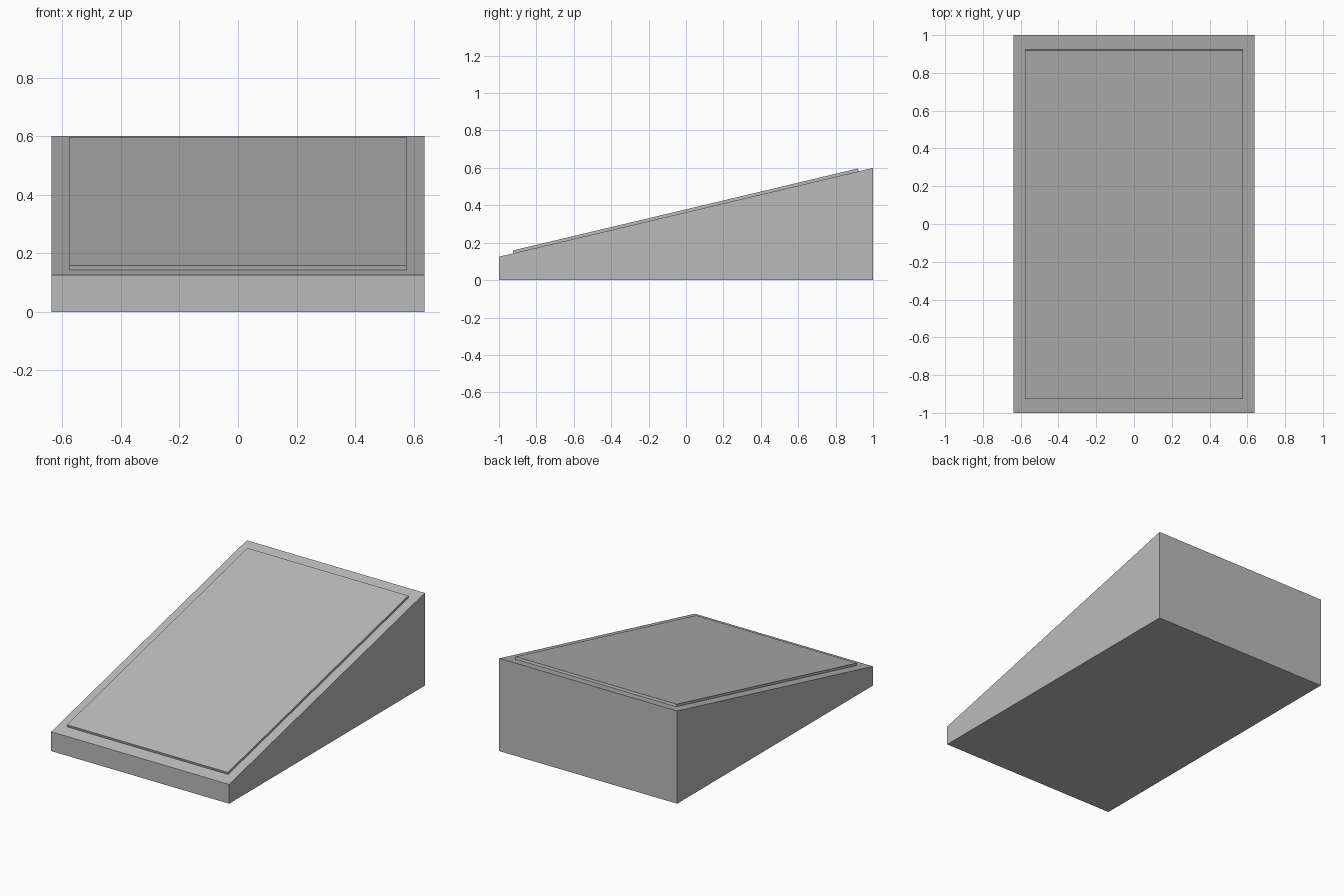
import bpy
import bmesh
import math

if "Cube" in bpy.data.objects:
    bpy.data.objects.remove(bpy.data.objects["Cube"])

WIDTH, LENGTH = 1.274, 2.0
FRONT_Z, BACK_Z = 0.125, 0.60

grey = bpy.data.materials.new("plain grey")
grey.diffuse_color = (0.5, 0.5, 0.5, 1)
grey.use_nodes = True
grey.node_tree.nodes["Principled BSDF"].inputs["Base Color"].default_value = grey.diffuse_color


def extruded_profile(name, profile, width):
    """Extrude a closed (y, z) profile symmetrically along x."""
    bm = bmesh.new()
    face = bm.faces.new([bm.verts.new((-width / 2, y, z)) for y, z in profile])
    result = bmesh.ops.extrude_face_region(bm, geom=[face])
    moved = [v for v in result["geom"] if isinstance(v, bmesh.types.BMVert)]
    bmesh.ops.translate(bm, verts=moved, vec=(width, 0, 0))
    bmesh.ops.recalc_face_normals(bm, faces=bm.faces)
    mesh = bpy.data.meshes.new(name)
    bm.to_mesh(mesh)
    bm.free()
    mesh.materials.append(grey)
    obj = bpy.data.objects.new(name, mesh)
    bpy.context.collection.objects.link(obj)
    return obj


# Solid wedge with a low front wall and a tall back wall
half = LENGTH / 2
extruded_profile("wedge_base",
                 [(-half, 0), (half, 0), (half, BACK_Z), (-half, FRONT_Z)], WIDTH)

# Thin panel lying on the slope, square to it
slope = math.atan2(BACK_Z - FRONT_Z, LENGTH)
mid_z = (FRONT_Z + BACK_Z) / 2
reach = 0.923 / math.cos(slope)
thickness = 0.0155


def on_slope(along, up):
    c, s = math.cos(slope), math.sin(slope)
    return along * c - up * s, mid_z + along * s + up * c


extruded_profile("top_panel",
                 [on_slope(-reach, 0), on_slope(reach, 0),
                  on_slope(reach, thickness), on_slope(-reach, thickness)], 1.152)
